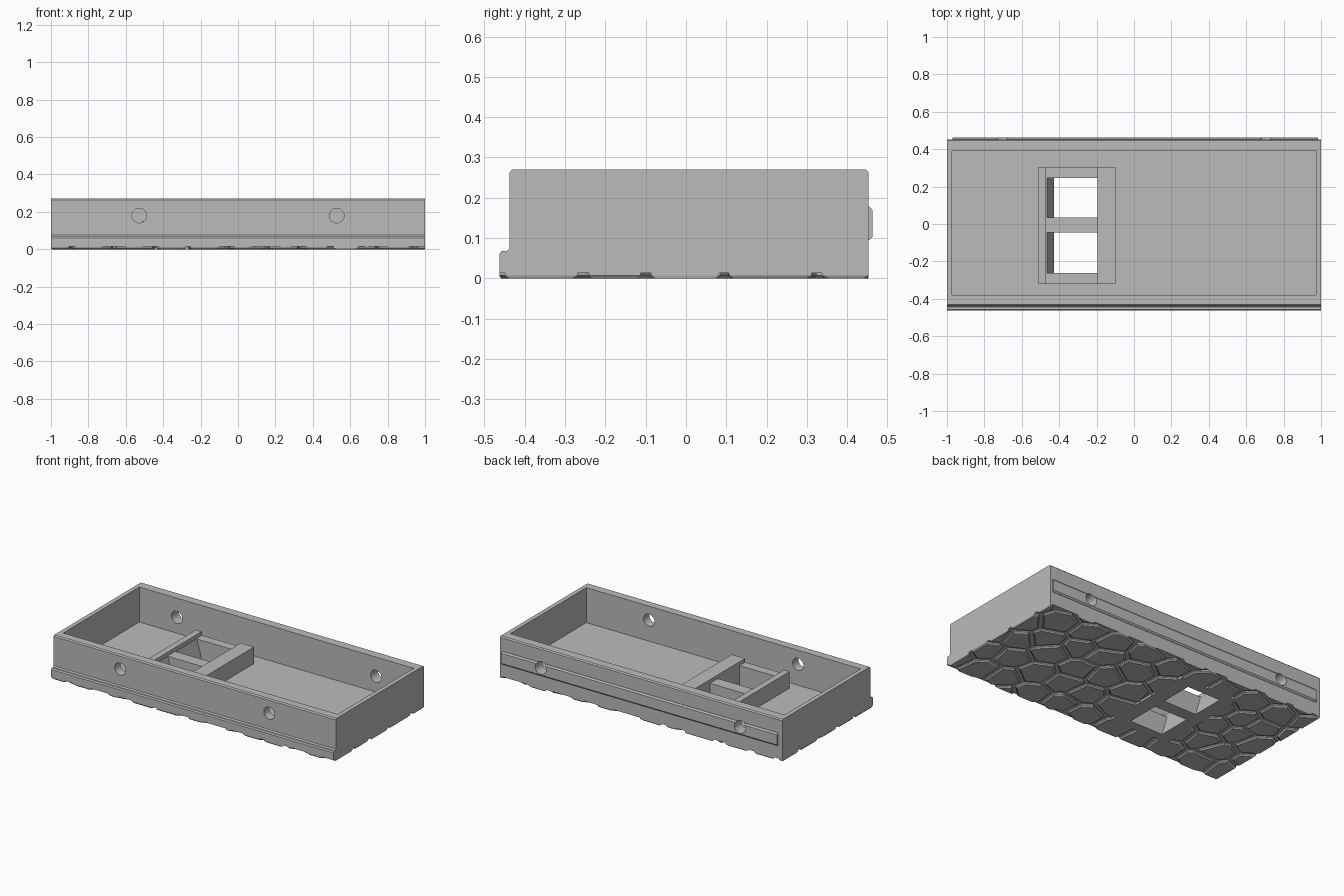
import bpy, bmesh, random
from mathutils import Vector

old = bpy.data.objects.get("Cube")
if old:
    bpy.data.objects.remove(old, do_unlink=True)

grey = bpy.data.materials.new("grey plastic")
grey.use_nodes = True
grey.diffuse_color = (0.5, 0.5, 0.5, 1)
grey.node_tree.nodes["Principled BSDF"].inputs["Base Color"].default_value = (0.5, 0.5, 0.5, 1)


def finish(name, bm, cutter=False):
    bmesh.ops.recalc_face_normals(bm, faces=bm.faces)
    mesh = bpy.data.meshes.new(name)
    bm.to_mesh(mesh)
    bm.free()
    mesh.materials.append(grey)
    obj = bpy.data.objects.new(name, mesh)
    bpy.context.collection.objects.link(obj)
    obj.hide_render = cutter
    return obj


def prism(name, points, start, end, cutter=False):
    """Extrude a closed loop of 3D points; start and end are offsets."""
    bm = bmesh.new()
    face = bm.faces.new([bm.verts.new(Vector(p) + Vector(start)) for p in points])
    new = bmesh.ops.extrude_face_region(bm, geom=[face])["geom"]
    move = Vector(end) - Vector(start)
    bmesh.ops.translate(bm, vec=move, verts=[g for g in new if isinstance(g, bmesh.types.BMVert)])
    return finish(name, bm, cutter)


def box(name, x, y, z, cutter=False):
    corners = [(x[0], y[0], 0), (x[1], y[0], 0), (x[1], y[1], 0), (x[0], y[1], 0)]
    return prism(name, corners, (0, 0, z[0]), (0, 0, z[1]), cutter)


def hole_cutter(name, x, y, z, radius=0.039):
    bpy.ops.mesh.primitive_cylinder_add(vertices=32, radius=radius, depth=0.2,
                                        location=(x, y, z), rotation=(1.5708, 0, 0))
    obj = bpy.context.object
    obj.name = name
    obj.hide_render = True
    return obj


def cut(obj, cutters):
    for c in cutters:
        mod = obj.modifiers.new("cut", "BOOLEAN")
        mod.operation = "DIFFERENCE"
        mod.solver = "EXACT"
        mod.object = c
    bpy.context.view_layer.objects.active = obj
    for mod in list(obj.modifiers):
        bpy.ops.object.modifier_apply(modifier=mod.name)


FRONT, BACK, STONE = -0.463, 0.453, 0.014
FRAME_X, FRAME_Y = (-0.51, -0.10), (-0.32, 0.305)

# Cutters: cavity, bolt holes and the two windows with a sloping left side
cavity = box("cavity_cutter", (-0.972, 0.972), (-0.38, 0.39), (0.046, 0.4), True)
holes = []
for side, sign in (("right", -1), ("left", 1)):
    holes.append(hole_cutter("front_hole_cutter_" + side, sign * 0.528, -0.4, 0.18))
    holes.append(hole_cutter("back_hole_cutter_" + side, sign * 0.705, 0.42, 0.147))
slope = [(-0.422, 0, -0.02), (-0.195, 0, -0.02), (-0.195, 0, 0.2), (-0.486, 0, 0.2)]
windows = [prism("window_cutter_" + n, slope, (0, a, 0), (0, b, 0), True)
           for n, a, b in (("front", -0.262, -0.045), ("back", 0.035, 0.247))]

# Tray body with a stepped lip along the front
profile = [(FRONT, STONE), (FRONT, 0.061), (-0.457, 0.068), (-0.445, 0.068),
           (-0.438, 0.075), (-0.438, 0.263), (-0.431, 0.27),
           (0.446, 0.27), (BACK, 0.263), (BACK, STONE)]
body = prism("tray_body", [(0, y, z) for y, z in profile], (-1, 0, 0), (1, 0, 0))
cut(body, [cavity] + holes + windows)

# Chamfered rib along the back
rib_profile = [(0.44, 0.095), (0.455, 0.095), (0.463, 0.104),
               (0.463, 0.169), (0.455, 0.178), (0.44, 0.178)]
rib = prism("back_rib", [(0, y, z) for y, z in rib_profile], (-0.97, 0, 0), (0.985, 0, 0))
cut(rib, [cavity] + holes)

# Window frame: two tall rails, lower cross bars and a flat plate underneath
rail = box("left_rail", (FRAME_X[0], -0.47), FRAME_Y, (0.04, 0.152))
block = box("right_rail", (-0.195, FRAME_X[1]), FRAME_Y, (0.04, 0.152))
bars = box("cross_bars", (-0.47, -0.195), FRAME_Y, (0.04, 0.128))
plate = box("bottom_plate", FRAME_X, FRAME_Y, (0, STONE + 0.001))
for part in (bars, plate):
    cut(part, windows)

# Underside paving: irregular cells with grooves between them
random.seed(7)
COLS, ROWS = 10, 5
dx, dy = 2 / COLS, (BACK - FRONT) / ROWS
seeds = []
for r in range(-1, ROWS + 1):
    for c in range(-1, COLS + 1):
        x = -1 + (c + 0.5 + (0.25 if r % 2 else -0.25)) * dx + random.uniform(-0.28, 0.28) * dx
        y = FRONT + (r + 0.5) * dy + random.uniform(-0.25, 0.25) * dy
        seeds.append(Vector((x, y, STONE)))

paving = bmesh.new()
for s in seeds:
    cell = bmesh.new()
    cell.faces.new([cell.verts.new((x, y, STONE)) for x, y in
                    ((-1, FRONT), (-1, BACK), (1, BACK), (1, FRONT))])
    for other in seeds:
        gap = other - s
        if 0 < gap.length < 0.7 and cell.faces:
            n = gap.normalized()
            bmesh.ops.bisect_plane(cell, geom=cell.verts[:] + cell.edges[:] + cell.faces[:],
                                   plane_co=(s + other) / 2 - n * 0.012, plane_no=n,
                                   clear_outer=True)
    for f in cell.faces[:]:
        if f.calc_area() < 0.002:
            continue
        loop = [v.co.copy() for v in f.verts]
        mid = sum(loop, Vector()) / len(loop)
        reach = min((p - mid).length for p in loop)
        k = 1 - min(0.008 / reach, 0.5)
        # Three rings: base, start of the chamfer, and the smaller outer face
        rings = []
        for z, scale in ((STONE, 1), (0.007, 1), (0, k)):
            rings.append([paving.verts.new((mid.x + (p.x - mid.x) * scale,
                                            mid.y + (p.y - mid.y) * scale, z)) for p in loop])
        paving.faces.new(rings[0])
        paving.faces.new(rings[2][::-1])
        for a, b in zip(rings, rings[1:]):
            for i in range(len(loop)):
                j = (i + 1) % len(loop)
                paving.faces.new((a[i], a[j], b[j], b[i]))
    cell.free()
stones = finish("paving_stones", paving)
clear = box("plate_clearance_cutter", FRAME_X, FRAME_Y, (-0.05, 0.05), True)
cut(stones, [clear])

# Remove the used cutters
for c in [cavity, clear] + holes + windows:
    bpy.data.objects.remove(c, do_unlink=True)
